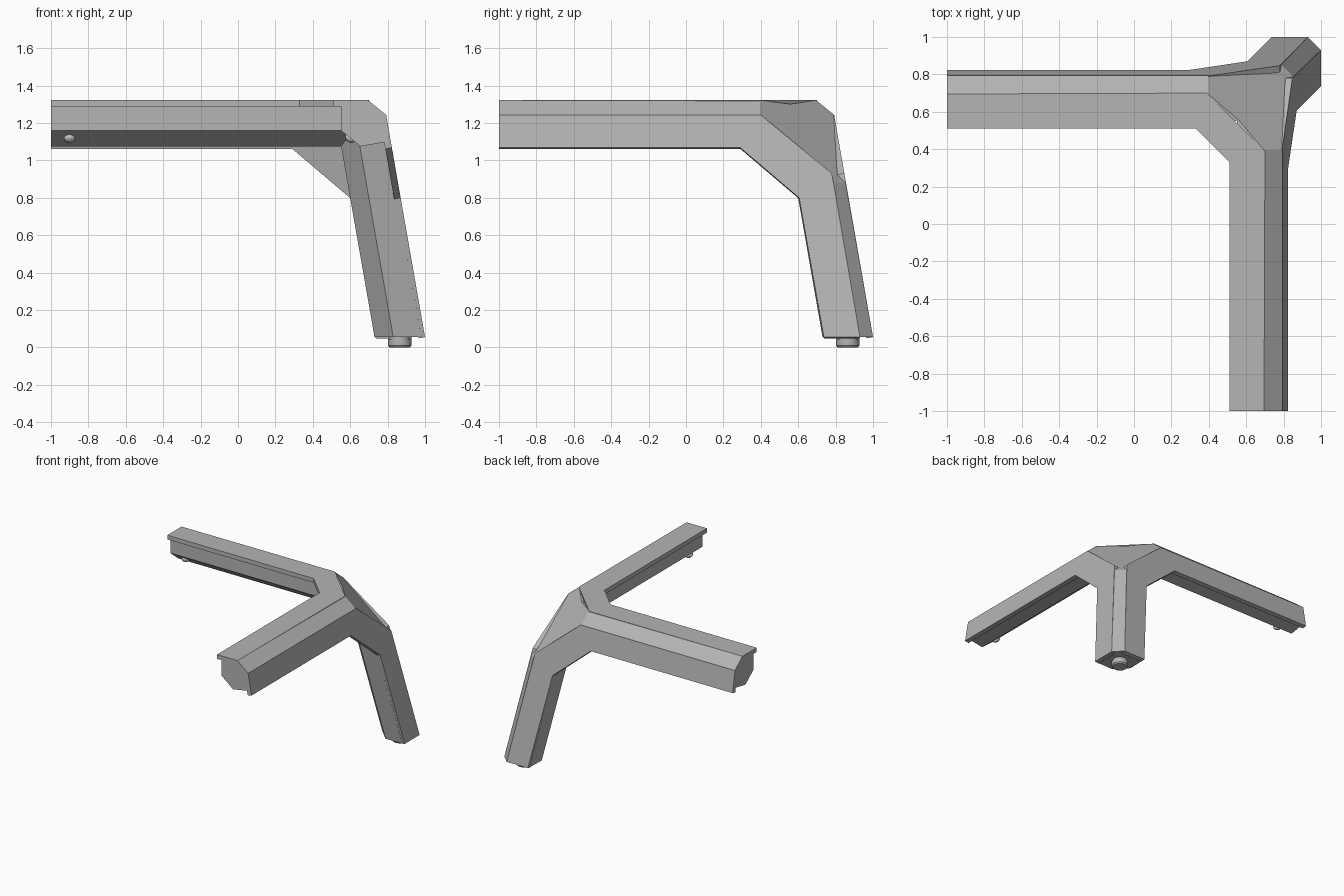
import bpy
import bmesh
from mathutils import Vector

cube = bpy.data.objects.get("Cube")
if cube:
    bpy.data.objects.remove(cube, do_unlink=True)


def material(name, value):
    mat = bpy.data.materials.new(name)
    mat.use_nodes = True
    color = (value, value, value, 1)
    mat.diffuse_color = color
    mat.node_tree.nodes["Principled BSDF"].inputs["Base Color"].default_value = color
    return mat


grey = material("matte grey", 0.46)
pale = material("pale grey", 0.6)

LEAN = 0.175      # outward lean of the side walls
FOOT = 0.055      # height of the leg's cut end
TOP = 1.322
WALL = 0.035      # thickness of the outer plates


def wall_x(z):
    return 1 - LEAN * (z - FOOT)


def finish(bm, name, swap=False, mat=grey):
    if swap:                       # mirror across the x = y diagonal
        for v in bm.verts:
            v.co.x, v.co.y = v.co.y, v.co.x
    bmesh.ops.recalc_face_normals(bm, faces=bm.faces)
    mesh = bpy.data.meshes.new(name)
    bm.to_mesh(mesh)
    bm.free()
    mesh.materials.append(mat)
    obj = bpy.data.objects.new(name, mesh)
    bpy.context.collection.objects.link(obj)
    return obj


def prism(outline, offset):
    """Closed prism from a 3D outline pushed along an offset."""
    bm = bmesh.new()
    face = bm.faces.new([bm.verts.new(p) for p in outline])
    out = bmesh.ops.extrude_face_region(bm, geom=[face], use_keep_orig=True)
    moved = [g for g in out["geom"] if isinstance(g, bmesh.types.BMVert)]
    bmesh.ops.translate(bm, verts=moved, vec=Vector(offset))
    return bm


def trim_corner(bm):
    """Slice off the hub corner with the big sloping facet."""
    cut = bmesh.ops.bisect_plane(
        bm, geom=bm.verts[:] + bm.edges[:] + bm.faces[:],
        plane_co=(0.7, 0.39, TOP), plane_no=(1, 1, 1.25), clear_outer=True)
    edges = [g for g in cut["geom_cut"] if isinstance(g, bmesh.types.BMEdge)]
    bmesh.ops.holes_fill(bm, edges=edges, sides=0)


# Top plate, an L with a diagonal inner corner
half = [(0.51, 0.33), (0.51, -1), (0.695, -1), (0.70, 0.39)]
plan = half + [(y, x) for x, y in reversed(half)]
finish(prism([(x, y, TOP) for x, y in plan], (0, 0, -WALL)), "top_plate")

# Side plates running from each arm down the leg, with a knee gusset
side = [(-1, 1.068), (0.29, 1.068), (0.605, 0.80), (0.737, FOOT), (0.93, FOOT),
        (0.78, 0.93), (0.40, 1.243), (-1, 1.243)]
# Arm core section, x and z
core = [(0.55, 1.30), (0.55, 1.16), (0.655, 1.075), (0.80, 1.10),
        (0.793, 1.243), (0.695, TOP)]

for swap, label in ((False, "front"), (True, "right")):
    outline = [(wall_x(z), y, z) for y, z in side]
    finish(prism(outline, (-WALL, 0, -WALL * LEAN)), label + "_side_plate", swap)

    bm = prism([(x, -1, z) for x, z in core], (0, 2, 0))
    trim_corner(bm)
    finish(bm, label + "_arm_core", swap)

    # Small locating button on the lower chamfer
    bm = bmesh.new()
    bmesh.ops.create_uvsphere(bm, u_segments=20, v_segments=10, radius=0.03)
    bmesh.ops.scale(bm, verts=bm.verts, vec=(1, 1, 0.7))
    turn = Vector((-0.085, 0, -0.105)).to_track_quat("Z", "Y").to_matrix()
    bmesh.ops.rotate(bm, verts=bm.verts, matrix=turn)
    bmesh.ops.translate(bm, verts=bm.verts, vec=(0.6, -0.9, 1.118))
    for f in bm.faces:
        f.smooth = True
    finish(bm, label + "_arm_button", swap, pale)

# Leg core, leaning outward in both directions
half = [(0.93, 1), (0.735, 0.98), (0.73, 0.83)]
plan = half + [(y, x) for x, y in reversed(half)]
rise = 1.30 - FOOT
bm = prism([(x, y, FOOT) for x, y in plan], (-LEAN * rise, -LEAN * rise, rise))
trim_corner(bm)
finish(bm, "leg_core")

# Round foot pin with a bevelled tip
bm = bmesh.new()
for r1, r2, z0, z1 in ((0.054, 0.062, 0, 0.01), (0.062, 0.062, 0.01, 0.045),
                       (0.056, 0.056, 0.045, 0.07)):
    made = bmesh.ops.create_cone(bm, cap_ends=True, segments=32,
                                 radius1=r1, radius2=r2, depth=z1 - z0)
    bmesh.ops.translate(bm, verts=made["verts"], vec=(0.865, 0.865, (z0 + z1) / 2))
for f in bm.faces:
    f.smooth = len(f.verts) == 4
pin = finish(bm, "foot_pin")
bpy.ops.object.select_all(action="DESELECT")
pin.select_set(True)
bpy.context.view_layer.objects.active = pin
bpy.ops.object.shade_smooth_by_angle()
